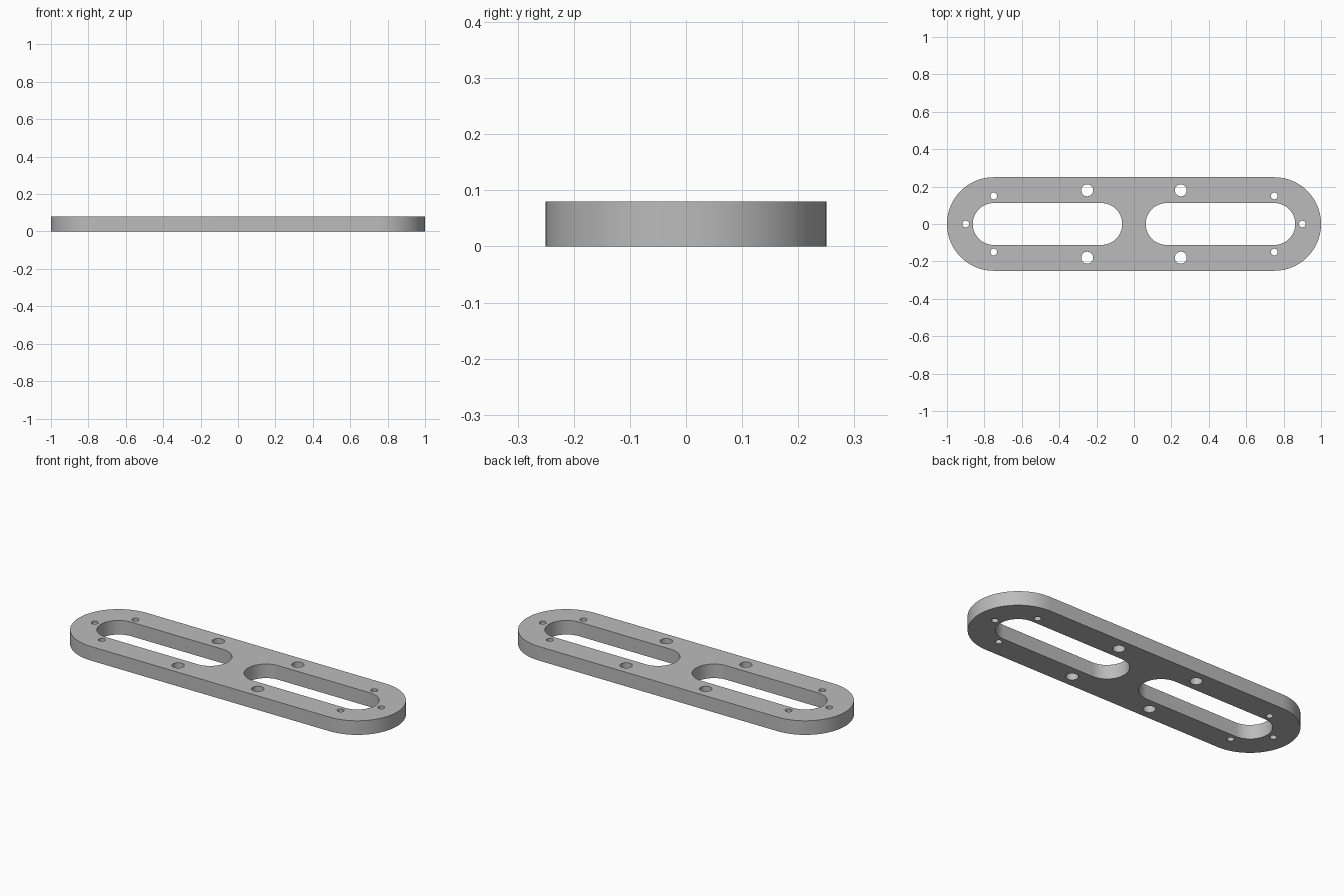
import bpy
import bmesh
from math import cos, sin, pi
from mathutils import Vector

cube = bpy.data.objects.get("Cube")
if cube:
    bpy.data.objects.remove(cube, do_unlink=True)

THICKNESS = 0.08


def add_loop(bm, points):
    """Closed loop of edges through the points."""
    verts = [bm.verts.new((x, y, 0)) for x, y in points]
    for a, b in zip(verts, verts[1:] + verts[:1]):
        bm.edges.new((a, b))


def slot(x0, x1, radius, steps):
    """Outline with straight sides and half-round ends centred on x0 and x1."""
    right = [(x1 + radius * cos(a), radius * sin(a))
             for a in (-pi / 2 + pi * i / steps for i in range(steps + 1))]
    left = [(x0 + radius * cos(a), radius * sin(a))
            for a in (pi / 2 + pi * i / steps for i in range(steps + 1))]
    return right + left


def circle(x, y, radius, steps=32):
    return [(x + radius * cos(2 * pi * i / steps), y + radius * sin(2 * pi * i / steps))
            for i in range(steps)]


bm = bmesh.new()

# Outer outline
add_loop(bm, slot(-0.75, 0.75, 0.25, 48))

for side in (-1, 1):
    # Long slot in each half
    x0, x1 = sorted((side * 0.75, side * 0.175))
    add_loop(bm, slot(x0, x1, 0.112, 32))
    # Small screw hole at the tip
    add_loop(bm, circle(side * 0.9, 0, 0.018))
    for y in (-1, 1):
        # Large bolt holes near the middle, small screw holes near the ends
        add_loop(bm, circle(side * 0.25, y * 0.18, 0.032))
        add_loop(bm, circle(side * 0.75, y * 0.15, 0.018))

# Fill between the outlines and give the plate its thickness
bmesh.ops.triangle_fill(bm, use_beauty=True, edges=bm.edges[:], normal=Vector((0, 0, 1)))
extruded = bmesh.ops.extrude_face_region(bm, geom=bm.faces[:], use_keep_orig=True)
top = [v for v in extruded["geom"] if isinstance(v, bmesh.types.BMVert)]
bmesh.ops.translate(bm, verts=top, vec=(0, 0, THICKNESS))
bmesh.ops.recalc_face_normals(bm, faces=bm.faces[:])

mesh = bpy.data.meshes.new("slotted_plate")
bm.to_mesh(mesh)
bm.free()
plate = bpy.data.objects.new("slotted_plate", mesh)
bpy.context.collection.objects.link(plate)

# Grey metal
grey = bpy.data.materials.new("plain_grey")
grey.use_nodes = True
grey.diffuse_color = (0.5, 0.5, 0.5, 1)
grey.node_tree.nodes["Principled BSDF"].inputs["Base Color"].default_value = (0.5, 0.5, 0.5, 1)
mesh.materials.append(grey)

# Round walls smooth, rims sharp
bpy.ops.object.select_all(action="DESELECT")
plate.select_set(True)
bpy.context.view_layer.objects.active = plate
bpy.ops.object.shade_smooth_by_angle()
